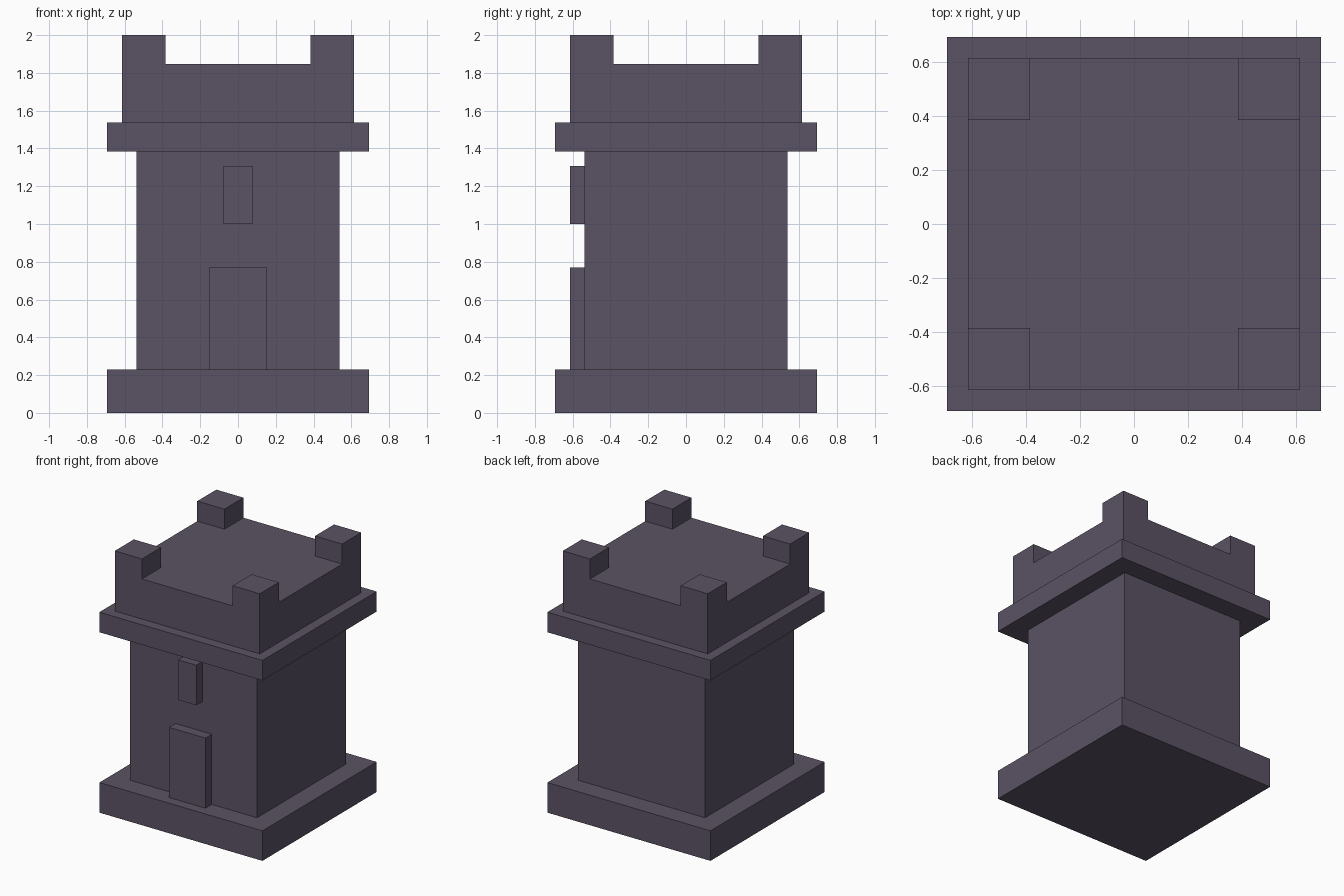
import bpy

cube = bpy.data.objects.get("Cube")
if cube:
    bpy.data.objects.remove(cube, do_unlink=True)

UNIT = 2 / 26  # the tower is 26 blocks tall

stone = bpy.data.materials.new("dark_purple_stone")
stone.use_nodes = True
colour = (0.104, 0.086, 0.128, 1)
stone.diffuse_color = colour
bsdf = next(n for n in stone.node_tree.nodes if n.type == "BSDF_PRINCIPLED")
bsdf.inputs["Base Color"].default_value = colour


def box(name, x, y, z):
    """Flat-sided block spanning three (low, high) ranges, in block units."""
    spans = (x, y, z)
    bpy.ops.mesh.primitive_cube_add(size=1)
    obj = bpy.context.object
    obj.name = obj.data.name = name
    for v in obj.data.vertices:
        v.co = [UNIT * (lo if c < 0 else hi) for c, (lo, hi) in zip(v.co, spans)]
    obj.data.materials.append(stone)
    return obj


def slab(name, half, bottom, top):
    return box(name, (-half, half), (-half, half), (bottom, top))


# Stacked square tiers
slab("base", 9, 0, 3)
slab("tower_body", 7, 3, 18)
slab("cornice", 9, 18, 20)
slab("parapet", 8, 20, 24)

# Corner battlements
for side, x in (("right", (-8, -5)), ("left", (5, 8))):
    for end, y in (("front", (-8, -5)), ("back", (5, 8))):
        box(f"battlement_{end}_{side}", x, y, (24, 26))

# Raised door and window on the front
box("door", (-2, 2), (-8, -7), (3, 10))
box("window", (-1, 1), (-8, -7), (13, 17))
